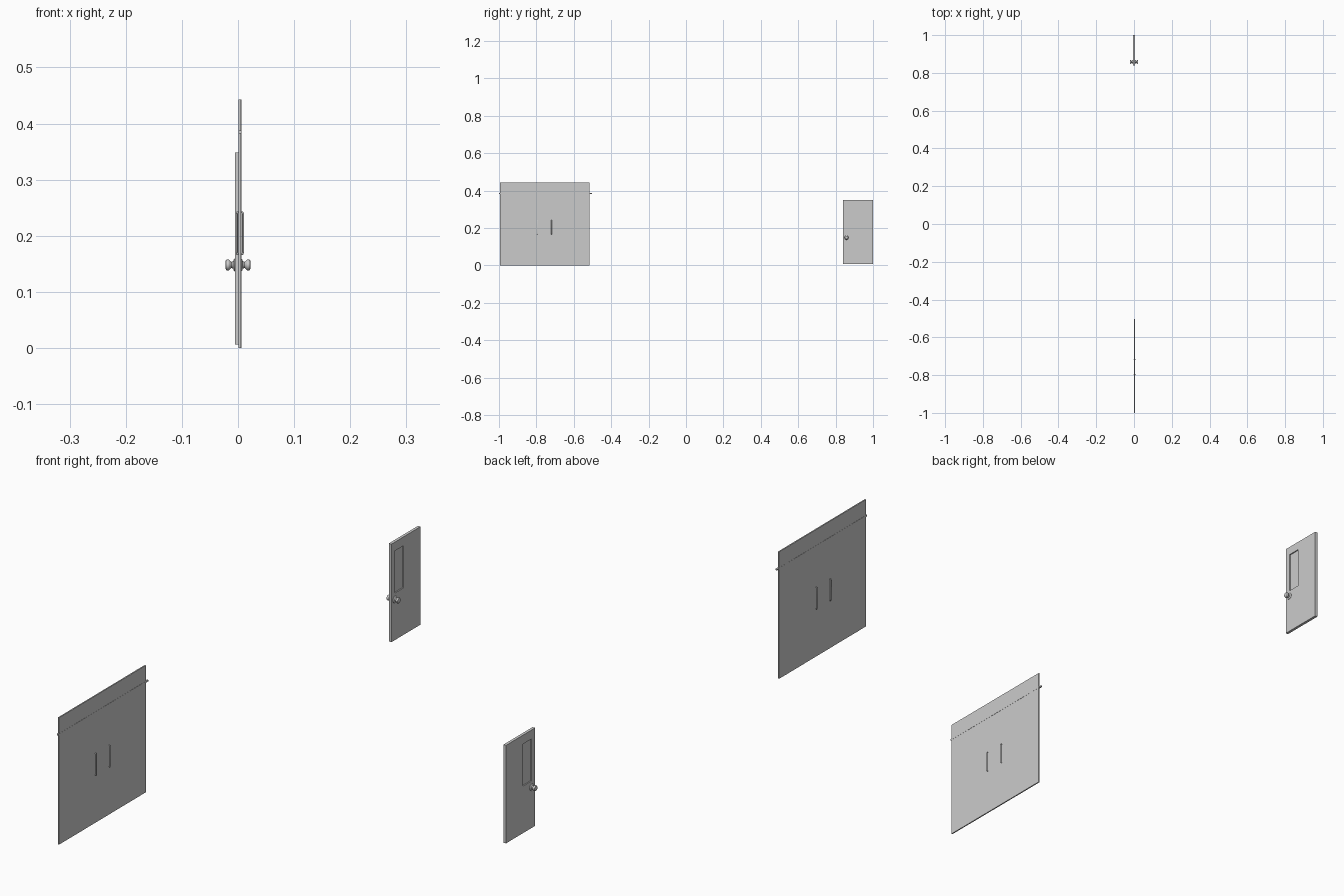
import bpy, math
from mathutils import Matrix

if "Cube" in bpy.data.objects:
    bpy.data.objects.remove(bpy.data.objects["Cube"])


def box(name, x, y, z):
    """Box from (min, max) pairs on each axis."""
    bpy.ops.mesh.primitive_cube_add(size=1)
    o = bpy.context.object
    o.name = name
    lo, hi = zip(x, y, z)
    mid = [(a + b) / 2 for a, b in zip(lo, hi)]
    size = [b - a for a, b in zip(lo, hi)]
    o.data.transform(Matrix.Translation(mid) @ Matrix.Diagonal((*size, 1)))
    return o


def lathe_x(name, profile, centre, side, steps=24):
    """Turn (distance, radius) points about an axis along x."""
    verts, faces = [], []
    for d, r in profile:
        for i in range(steps):
            a = 2 * math.pi * i / steps
            verts.append((side * d, r * math.cos(a), r * math.sin(a)))
    for j in range(len(profile) - 1):
        for i in range(steps):
            k = (i + 1) % steps
            f = [j * steps + i, j * steps + k, (j + 1) * steps + k, (j + 1) * steps + i]
            faces.append(f if side > 0 else f[::-1])
    cap = [(len(profile) - 1) * steps + i for i in range(steps)]
    faces.append(cap if side > 0 else cap[::-1])
    me = bpy.data.meshes.new(name)
    me.from_pydata(verts, [], faces)
    o = bpy.data.objects.new(name, me)
    bpy.context.collection.objects.link(o)
    o.location = centre
    bpy.ops.object.select_all(action='DESELECT')
    o.select_set(True)
    bpy.context.view_layer.objects.active = o
    bpy.ops.object.shade_smooth_by_angle(angle=math.radians(35))
    return o


def tube(name, pts, r):
    """Round bar bent along a path."""
    cu = bpy.data.curves.new(name, 'CURVE')
    cu.dimensions = '3D'
    cu.bevel_depth = r
    cu.bevel_resolution = 2
    cu.use_fill_caps = True
    sp = cu.splines.new('POLY')
    sp.points.add(len(pts) - 1)
    for p, co in zip(sp.points, pts):
        p.co = (*co, 1)
    o = bpy.data.objects.new(name, cu)
    bpy.context.collection.objects.link(o)
    return o


# Wide double-door panel with side lights
PX = 0.0035
box("wide_panel", (PX - 0.0022, PX + 0.0022), (-0.995, -0.516), (0, 0.443))
for name, y in (("left_side_trim", -0.947), ("right_side_trim", -0.558)):
    box(name, (PX - 0.0026, PX + 0.0026), (y - 0.002, y + 0.002), (0, 0.443))

# Cross rail overhanging both ends
box("cross_rail", (PX - 0.0028, PX + 0.0028), (-1.0, -0.503), (0.3825, 0.3875))

# Pull handles on both faces
for y in (-0.795, -0.719):
    for side in (-1, 1):
        path = [(0.001, 0.167), (0.0045, 0.167), (0.0056, 0.171),
                (0.0056, 0.238), (0.0045, 0.242), (0.001, 0.242)]
        tube("pull_handle", [(PX + side * d, y, z) for d, z in path], 0.0018)

# Single door with a window opening
door = box("single_door", (-0.005, 0.005), (0.839, 1.0), (0.006, 0.348))
WY, WZ = (0.859, 0.906), (0.170, 0.317)
cutter = box("window_cutter", (-0.05, 0.05), WY, WZ)
cutter.hide_render = True
cutter.hide_viewport = False
cutter.display_type = 'WIRE'
mod = door.modifiers.new("window", 'BOOLEAN')
mod.operation = 'DIFFERENCE'
mod.solver = 'EXACT'
mod.object = cutter
bpy.context.view_layer.objects.active = door
bpy.ops.object.modifier_apply(modifier="window")
bpy.data.objects.remove(cutter)

# Window pane set back inside the opening
box("window_pane", (-0.001, 0.001), WY, WZ)

# Door knobs with rosettes on both faces
knob = [(0.004, 0.0115), (0.0060, 0.0115), (0.0075, 0.0100), (0.0085, 0.0065),
        (0.0120, 0.0055), (0.0135, 0.0065), (0.0150, 0.0088), (0.0170, 0.0098),
        (0.0200, 0.0095), (0.0215, 0.0085), (0.0222, 0.0065)]
for name, side in (("knob_outside", 1), ("knob_inside", -1)):
    lathe_x(name, knob, (0, 0.858, 0.148), side)
